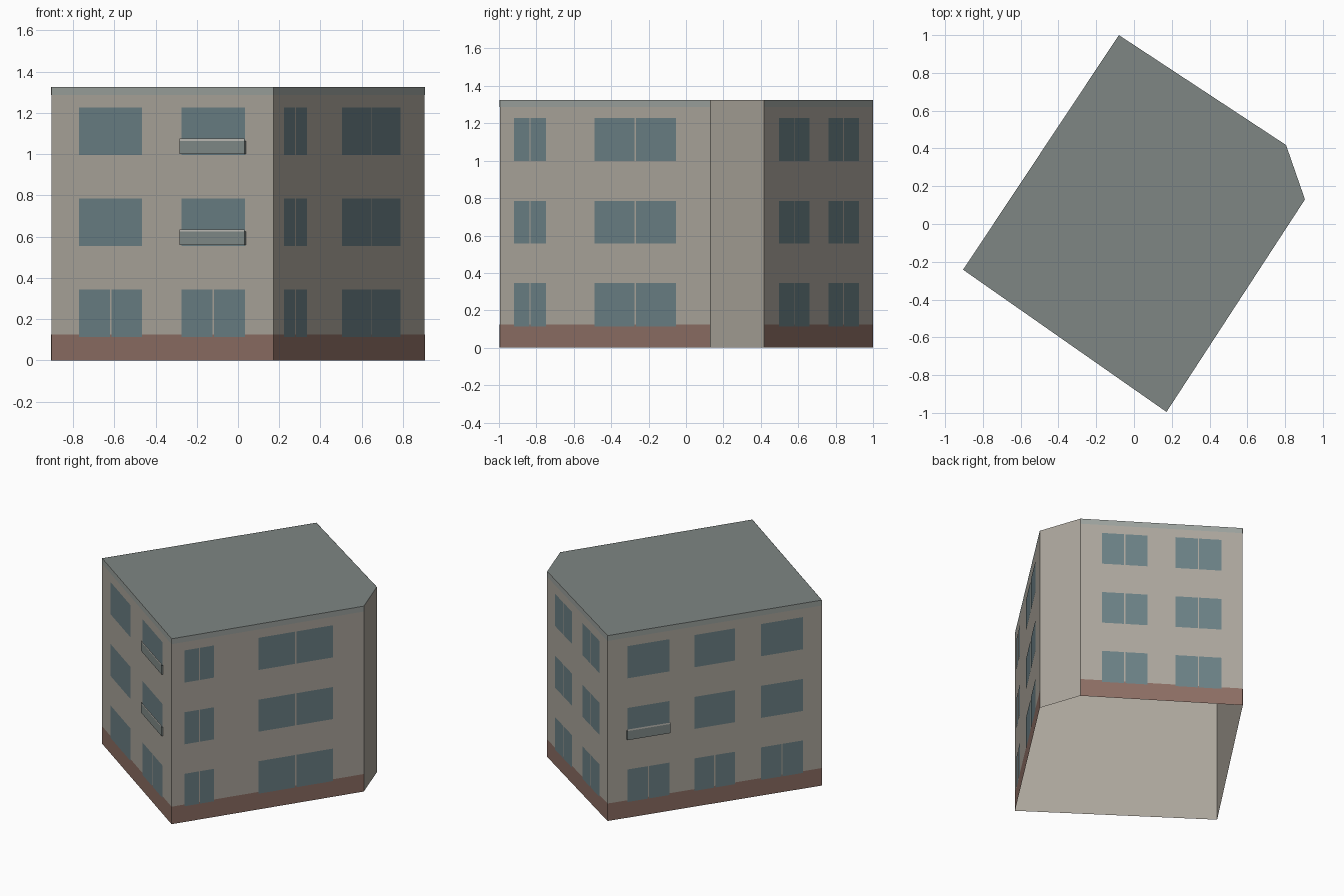
import bpy, bmesh
from mathutils import Vector

if "Cube" in bpy.data.objects:
    bpy.data.objects.remove(bpy.data.objects["Cube"])

HEIGHT = 1.325
FLOORS = [(0.113, 0.345), (0.556, 0.785), (0.997, 1.227)]
CORNERS = [Vector(c) for c in
           [(-0.905, -0.242), (0.172, -0.995), (0.905, 0.13), (0.805, 0.418), (-0.08, 1.0)]]


def material(name, rgb):
    m = bpy.data.materials.new(name)
    m.diffuse_color = (*rgb, 1)
    m.use_nodes = True
    m.node_tree.nodes["Principled BSDF"].inputs["Base Color"].default_value = m.diffuse_color
    return m


WALL = material("plaster", (0.42, 0.39, 0.34))
GLASS = material("glass", (0.15, 0.22, 0.24))
BRICK = material("base_brown", (0.27, 0.16, 0.13))
ROOF = material("roof_grey", (0.21, 0.24, 0.23))
TRIM = material("trim_grey", (0.34, 0.37, 0.35))
RAIL = material("rail_light", (0.55, 0.54, 0.5))
PANEL = material("balcony_glass", (0.23, 0.27, 0.26))


def make(name, polys, mat):
    """One object from a list of polygons."""
    bm = bmesh.new()
    for poly in polys:
        bm.faces.new([bm.verts.new(p) for p in poly])
    bmesh.ops.remove_doubles(bm, verts=bm.verts, dist=1e-5)
    me = bpy.data.meshes.new(name)
    bm.to_mesh(me)
    bm.free()
    me.materials.append(mat)
    ob = bpy.data.objects.new(name, me)
    bpy.context.collection.objects.link(ob)
    return ob


def quad(side, u0, u1, z0, z1, off=0.0):
    """Rectangle on wall number `side`; u runs 0..1 along it, off is outward."""
    a, b = CORNERS[side], CORNERS[(side + 1) % 5]
    d = b - a
    n = Vector((d.y, -d.x)).normalized() * off
    p, q = a + d * u0 + n, a + d * u1 + n
    return [(*p, z0), (*q, z0), (*q, z1), (*p, z1)]


def window(side, u0, u1, z0, z1, split):
    """Glass pane, or two panes either side of a thin mullion."""
    if not split:
        return [quad(side, u0, u1, z0, z1, 0.002)]
    length = (CORNERS[(side + 1) % 5] - CORNERS[side]).length
    mid, gap = (u0 + u1) / 2, 0.004 / length
    return [quad(side, u0, mid - gap, z0, z1, 0.002),
            quad(side, mid + gap, u1, z0, z1, 0.002)]


# Open-bottomed shell and flat roof
make("walls", [quad(s, 0, 1, 0, HEIGHT) for s in range(5)], WALL)
make("roof", [[(*c, HEIGHT) for c in CORNERS]], ROOF)

# Base course and roof trim on every wall but the cut corner
FACADES = {0: "front", 1: "right", 3: "back", 4: "left"}
make("base_course", [quad(s, 0, 1, 0, 0.125, 0.001) for s in FACADES], BRICK)
make("roof_trim", [quad(s, 0, 1, 1.287, HEIGHT, 0.001) for s in FACADES], TRIM)

# Window columns per wall, and whether upper floors have a mullion too
COLUMNS = {
    0: ([(0.126, 0.41), (0.586, 0.874)], False),
    1: ([(0.067, 0.22), (0.45, 0.839)], True),
    3: ([(0.132, 0.414), (0.586, 0.868)], True),
    4: ([(0.093, 0.288), (0.405, 0.595), (0.716, 0.912)], False),
}
for side, (cols, split) in COLUMNS.items():
    panes = []
    for u0, u1 in cols:
        for floor, (z0, z1) in enumerate(FLOORS):
            panes += window(side, u0, u1, z0, z1, split or floor == 0)
    make(FACADES[side] + "_windows", panes, GLASS)

# Shallow balcony railings: panel, side returns and light top rail
for i, (side, col, floor) in enumerate([(0, 1, 1), (0, 1, 2), (4, 0, 1)]):
    u0, u1 = COLUMNS[side][0][col]
    u0, u1, z = u0 - 0.004, u1 + 0.002, FLOORS[floor][0] + 0.003
    front = quad(side, u0, u1, z, z + 0.065, 0.011)
    back = quad(side, u0, u1, z, z + 0.065)
    ends = [[back[0], front[0], front[3], back[3]],
            [front[1], back[1], back[2], front[2]]]
    make(f"balcony_panel_{i + 1}", [front] + ends, PANEL)
    make(f"balcony_rail_{i + 1}", [quad(side, u0, u1, z + 0.065, z + 0.076, 0.011)], RAIL)
